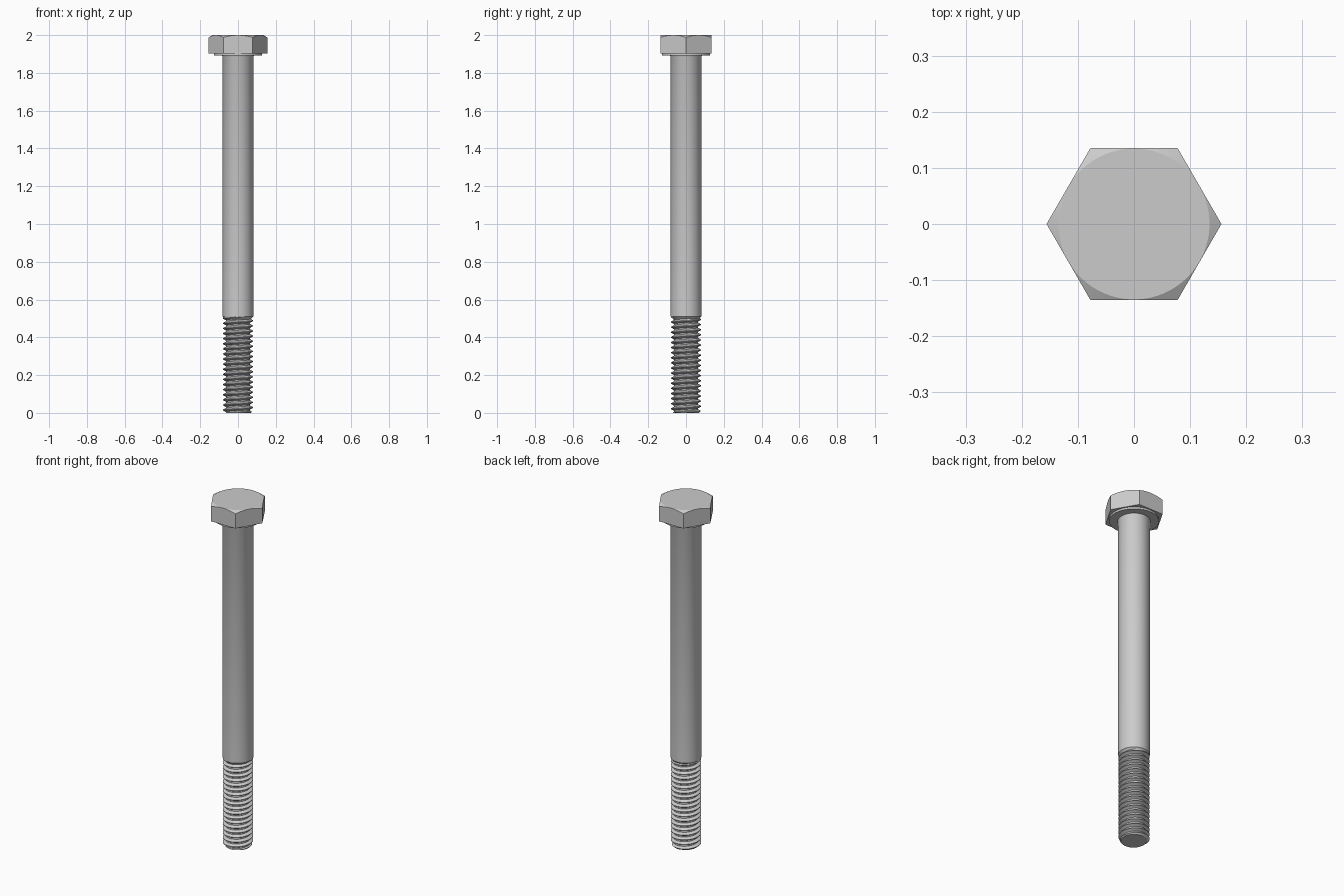
import bpy, bmesh
from math import sin, cos, pi, tan, radians

if "Cube" in bpy.data.objects:
    bpy.data.objects.remove(bpy.data.objects["Cube"])

SHANK_R, THREAD_R, ROOT_R = 0.081, 0.08, 0.0645
PITCH, THREAD_TOP, HEAD_Z, TOP = 0.027, 0.51, 1.903, 2.0
N = 64


def finish(name, bm, angle=30):
    bmesh.ops.remove_doubles(bm, verts=bm.verts, dist=1e-5)
    bmesh.ops.recalc_face_normals(bm, faces=bm.faces)
    me = bpy.data.meshes.new(name)
    bm.to_mesh(me)
    bm.free()
    ob = bpy.data.objects.new(name, me)
    bpy.context.collection.objects.link(ob)
    bpy.ops.object.select_all(action='DESELECT')
    ob.select_set(True)
    bpy.context.view_layer.objects.active = ob
    bpy.ops.object.shade_smooth_by_angle(angle=radians(angle))
    return ob


def bridge(bm, rings):
    for a, b in zip(rings, rings[1:]):
        for i in range(len(a)):
            j = (i + 1) % len(a)
            bm.faces.new((a[i], a[j], b[j], b[i]))


def circle(bm, r, z, n=N):
    return [bm.verts.new((r * cos(2 * pi * i / n), r * sin(2 * pi * i / n), z)) for i in range(n)]


# Smooth shank with the washer face under the head
bm = bmesh.new()
bridge(bm, [circle(bm, r, z) for r, z in
            [(SHANK_R, THREAD_TOP), (SHANK_R, 1.885), (0.084, 1.892),
             (0.128, 1.892), (0.128, HEAD_Z + 0.002)]])
finish("shank", bm)

# Hexagonal head, corners cut by a 30 degree cone
bm = bmesh.new()
FLAT, PER_SIDE, TOP_R = 0.135, 16, 0.1345
bottom, chamfer, top = [], [], []
for i in range(6 * PER_SIDE):
    a = 2 * pi * i / (6 * PER_SIDE)
    r = FLAT / cos((a % (pi / 3)) - pi / 6)
    c, s = cos(a), sin(a)
    bottom.append(bm.verts.new((r * c, r * s, HEAD_Z)))
    chamfer.append(bm.verts.new((r * c, r * s, TOP - (r - TOP_R) * tan(radians(30)))))
    top.append(bm.verts.new((TOP_R * c, TOP_R * s, TOP)))
bridge(bm, [bottom, chamfer, top])
bm.faces.new(top)
bm.faces.new(bottom[::-1])
finish("hex_head", bm, 20)


# Helical thread with a chamfered tip and a conical run-out into the shank
def thread_radius(z, turn):
    ph = (z / PITCH - turn) % 1.0
    if ph > 1 - 1e-6:
        ph = 0.0
    d = THREAD_R - ROOT_R
    if ph < 0.125:
        r = THREAD_R
    elif ph < 0.4375:
        r = THREAD_R - d * (ph - 0.125) / 0.3125
    elif ph < 0.6875:
        r = ROOT_R
    else:
        r = ROOT_R + d * (ph - 0.6875) / 0.3125
    r = min(r, 0.068 + z)
    return max(r, SHANK_R - (THREAD_TOP - z))


bm = bmesh.new()
PHASES = [0, 0.125, 0.28, 0.4375, 0.56, 0.6875, 0.84]
rows = [k + p for k in range(-2, 21) for p in PHASES]
cols = []
for j in range(N + 1):
    turn = j / N
    col = []
    for k in rows:
        z = min(max((k + turn) * PITCH, 0.0), THREAD_TOP)
        r = thread_radius(z, turn)
        col.append(bm.verts.new((r * cos(2 * pi * turn), r * sin(2 * pi * turn), z)))
    cols.append(col)
for a, b in zip(cols, cols[1:]):
    for k in range(len(rows) - 1):
        bm.faces.new((a[k], b[k], b[k + 1], a[k + 1]))
bmesh.ops.remove_doubles(bm, verts=bm.verts, dist=1e-5)
tip = [e for e in bm.edges if e.is_boundary and all(v.co.z < 1e-6 for v in e.verts)]
bmesh.ops.holes_fill(bm, edges=tip, sides=0)
finish("thread", bm)
